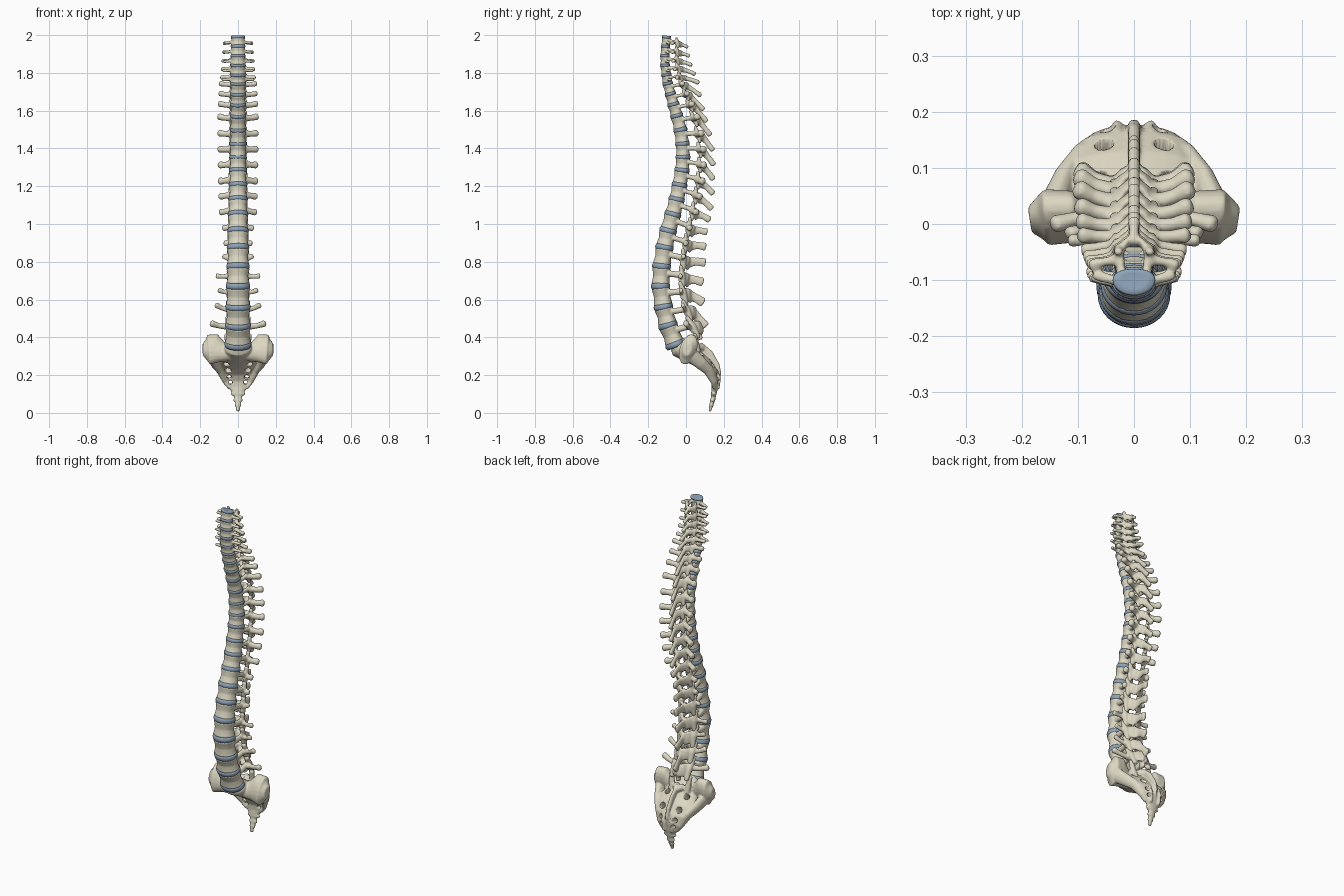
import bpy, bmesh, math
from mathutils import Vector, Matrix

if "Cube" in bpy.data.objects:
    bpy.data.objects.remove(bpy.data.objects["Cube"])

def material(name, c):
    m = bpy.data.materials.new(name)
    m.diffuse_color = (*c, 1)
    m.use_nodes = True
    m.node_tree.nodes["Principled BSDF"].inputs["Base Color"].default_value = m.diffuse_color
    return m
BONE = material("bone", (0.72, 0.68, 0.54))
DISC = material("disc", (0.27, 0.37, 0.48))

def skin(bm, rings):
    vs = [[bm.verts.new(p) for p in r] for r in rings]
    n = len(vs[0])
    for a, b in zip(vs, vs[1:]):
        for i in range(n):
            bm.faces.new((a[i], a[(i + 1) % n], b[(i + 1) % n], b[i]))
    bm.faces.new(vs[0][::-1])
    bm.faces.new(vs[-1])

def bar(bm, pts, radii, up, n=14):
    """Rounded elliptical bar; radii are (sideways, along up)."""
    pts = [Vector(p) for p in pts]
    up = Vector(up)
    tans = [(pts[min(i + 1, len(pts) - 1)] - pts[max(i - 1, 0)]).normalized() for i in range(len(pts))]
    secs = [(p, t, a, b) for p, t, (a, b) in zip(pts, tans, radii)]
    p, t, a, b = secs[0]
    first = (p - t * min(a, b) * 0.5, t, a * 0.6, b * 0.6)
    p, t, a, b = secs[-1]
    last = (p + t * min(a, b) * 0.5, t, a * 0.6, b * 0.6)
    rings = []
    for p, t, a, b in [first] + secs + [last]:
        u = up.cross(t).normalized()
        v = t.cross(u)
        rings.append([p + u * a * math.cos(k * math.tau / n) + v * b * math.sin(k * math.tau / n) for k in range(n)])
    skin(bm, rings)

def drum(bm, w, d, profile, n=32):
    """Kidney-shaped drum, flattened at the back; profile is (z, scale)."""
    rings = []
    for z, s in profile:
        ring = []
        for k in range(n):
            c, q = math.cos(k * math.tau / n), math.sin(k * math.tau / n)
            y = q * d * (1 if q < 0 else 0.85 - 0.12 * q * q)
            ring.append(Vector((c * w * s, y * s, z)))
        rings.append(ring)
    skin(bm, rings)

def finish(name, bm, mat, M=Matrix()):
    bmesh.ops.recalc_face_normals(bm, faces=bm.faces)
    me = bpy.data.meshes.new(name)
    bm.to_mesh(me)
    bm.free()
    me.materials.append(mat)
    me.shade_smooth()
    ob = bpy.data.objects.new(name, me)
    ob.matrix_world = M
    bpy.context.collection.objects.link(ob)
    return ob

def fuse(ob, voxel):
    m = ob.modifiers.new("fuse", 'REMESH')
    m.mode, m.voxel_size, m.use_smooth_shade = 'VOXEL', voxel, True

def soften(ob, it):
    m = ob.modifiers.new("soften", 'SMOOTH')
    m.factor, m.iterations = 0.5, it

def at(keys, i):
    """Interpolate key rows (index, values...)."""
    for a, b in zip(keys, keys[1:]):
        if i <= b[0]:
            f = (i - a[0]) / (b[0] - a[0])
            return [x + (y - x) * f for x, y in zip(a[1:], b[1:])]
    return list(keys[-1][1:])

# Disc centres (y, z) down the S-curve
CURVE = [(-.10, 1.989), (-.105, 1.94), (-.108, 1.89), (-.107, 1.84), (-.10, 1.79), (-.093, 1.745),
         (-.078, 1.69), (-.062, 1.635), (-.044, 1.575), (-.024, 1.50), (-.013, 1.425), (-.01, 1.354),
         (-.015, 1.284), (-.028, 1.206), (-.043, 1.13), (-.063, 1.05), (-.088, .963), (-.107, .875),
         (-.122, .776), (-.127, .672), (-.112, .563), (-.088, .466), (-.05, .365)]
P = [Vector((0, y, z)) for y, z in CURVE]
SIZE = [(0, .037, .027), (5, .042, .032), (9, .042, .042), (13, .048, .047), (17, .058, .055), (22, .07, .06)]
SPINE = [(0, .115, .03, .010), (4, .168, .02, .013), (6, .165, .06, .014), (8, .165, .07, .015), (11, .16, .085, .017),
         (13, .175, .09, .018), (15, .19, .05, .02), (17, .22, .03, .024), (19, .215, .035, .026),
         (20, .205, .06, .026), (21, .14, .03, .02)]
# transverse tip: x, back, up, thickness, height
SIDE = [(0, .075, .03, -.005, .011, .010), (4, .088, .05, 0, .013, .012), (5, .093, .07, .008, .015, .015),
        (8, .098, .10, .005, .018, .019), (12, .095, .112, .0, .018, .02), (14, .09, .112, 0, .017, .019),
        (15, .075, .10, 0, .016, .018), (16, .068, .10, 0, .015, .018), (17, .075, .10, .02, .013, .015),
        (18, .112, .095, .005, .012, .015), (19, .10, .095, .02, .012, .015),
        (20, .115, .095, .035, .012, .016), (21, .14, .085, .03, .016, .018)]

def frame(pos, tangent):
    z = tangent.normalized()
    x = Vector((1, 0, 0))
    y = z.cross(x)
    return Matrix.Translation(pos) @ Matrix((x, y, z)).transposed().to_4x4()

def gap(i):
    return (P[max(i - 1, 0)] - P[min(i + 1, 22)]).length / (2 if 0 < i < 22 else 1)

# Discs
for i, p in enumerate(P):
    w, d = at(SIZE, i)
    h = gap(i) * 0.15
    bm = bmesh.new()
    drum(bm, w, d, [(-h, .6), (-h, .94), (-h * .5, 1.01), (0, 1.03), (h * .5, 1.01), (h, .94), (h * .8, .6)])
    finish("disc_%02d" % (i + 1), bm, DISC, frame(p, P[max(i - 1, 0)] - P[min(i + 1, 22)]))

# Vertebrae: body, arch, joints and processes fused together
for i in range(22):
    w, d = at(SIZE, i + .5)
    axis = P[i] - P[i + 1]
    h = axis.length
    M = frame((P[i] + P[i + 1]) / 2, axis)
    R = M.to_3x3().inverted()
    bm = bmesh.new()
    drum(bm, w, d, [(-h * .42, .9), (-h * .38, 1), (-h * .25, .94), (0, .87), (h * .25, .94), (h * .38, 1), (h * .42, .9)])
    back, drop, thick = at(SPINE, i)
    tx, ty, tz, ta, tb = at(SIDE, i)
    k, = at([(0, .75), (6, .95), (14, 1.05), (21, 1.35)], i)
    jx, jy = .034 * k, d + .033 * k
    for s in (-1, 1):
        # pedicle
        bar(bm, [(s * w * .62, d * .5, h * .15), (s * jx, jy, h * .1)], [(.011 * k, h * .16)] * 2, (0, 0, 1))
        # lamina
        bar(bm, [(s * jx, jy, 0), (s * jx * .6, jy + .024 * k, -h * .1), (0, jy + .036 * k, -h * .2)],
            [(.010 * k, h * .3), (.009 * k, h * .34), (.009 * k, h * .34)], (0, 0, 1))
        # joint processes
        bar(bm, [(s * jx, jy + .012 * k, -h * .56), (s * jx * 1.05, jy + .008 * k, 0), (s * jx * 1.1, jy - .002, h * .55)],
            [(.011 * k, .009 * k), (.013 * k, .013 * k), (.012 * k, .009 * k)], (0, 1, 0))
        # transverse process
        y0 = min(jy, ty + .01)
        bar(bm, [(s * jx * .9, y0, h * .05), (s * (jx * .4 + tx * .6), y0 * .5 + ty * .5, tz * .5), (s * tx, ty, tz)],
            [(ta * .95, tb), (ta * .75, tb * .8), (ta, tb)], (0, 0, 1))
        if i < 5:
            # front tubercle of the neck vertebrae
            bar(bm, [(s * w * .7, 0, 0), (s * tx * .93, .012, -.006)], [(.009, .008)] * 2, (0, 0, 1))
    # spinous process
    tip = R @ Vector((0, back, -drop))
    root = Vector((0, jy + .022 * k, -h * .12))
    bar(bm, [root, root.lerp(tip, .5) + Vector((0, 0, h * .06)), tip - (tip - root).normalized() * .006],
        [(h * .3, .013 * k), (thick * .9, .009), (thick, .011)], (1, 0, 0))
    ob = finish("vertebra_%02d" % (i + 1), bm, BONE, M)
    fuse(ob, .0046)
    soften(ob, 3)

# Sacrum with tail bone
bm = bmesh.new()
path = [(-.04, .35, .07, .055), (.005, .322, .085, .05), (.06, .288, .11, .042), (.105, .255, .115, .036),
        (.14, .215, .10, .029), (.155, .17, .075, .022), (.153, .135, .055, .017), (.148, .108, .03, .015)]
bar(bm, [(0, y, z) for y, z, a, b in path], [(b, a) for y, z, a, b in path], (1, 0, 0), 24)
# tail segments
bar(bm, [(0, .15, .125), (0, .147, .10), (0, .145, .085), (0, .141, .065), (0, .138, .056), (0, .134, .04),
         (0, .131, .03), (0, .127, .012)],
    [(.014, .025), (.015, .042), (.012, .02), (.014, .026), (.011, .015), (.012, .018), (.009, .011), (.008, .01)], (1, 0, 0))
# median crest
bar(bm, [(0, .075, .36), (0, .125, .312), (0, .165, .255), (0, .176, .21), (0, .168, .16)],
    [(.016, .011), (.02, .011), (.013, .011), (.011, .011), (.008, .01)], (1, 0, 0))
for s in (-1, 1):
    # wing
    bar(bm, [(s * .03, .0, .315), (s * .085, .008, .322), (s * .125, .012, .338), (s * .155, .012, .335), (s * .168, .01, .335)],
        [(.04, .04), (.04, .056), (.043, .084), (.046, .082), (.036, .055)], (0, .32, 1), 20)
    # lateral mass
    bar(bm, [(s * .14, .035, .30), (s * .122, .08, .262), (s * .095, .12, .225), (s * .068, .148, .165), (s * .045, .152, .135)],
        [(.026, .04), (.022, .034), (.018, .028), (.012, .018), (.01, .014)], (0, .7, .7))
    # upper joint process and lower horn
    bar(bm, [(s * .048, .06, .32), (s * .054, .055, .37), (s * .058, .045, .415)], [(.02, .02), (.016, .014), (.015, .012)], (0, 1, 0))
    bar(bm, [(s * .02, .06, .35), (0, .085, .345)], [(.02, .02)] * 2, (0, 0, 1))
    bar(bm, [(s * .03, .16, .22), (s * .03, .175, .185), (s * .026, .168, .13)], [(.01, .01)] * 3, (0, 1, 0))
sacrum = finish("sacrum", bm, BONE)

# Nerve holes cut through the sacrum
bm = bmesh.new()
for x, y, z, ny, nz, r in [(.062, .065, .287, -.55, -.83, .016), (.053, .118, .24, -.85, -.5, .017),
                           (.046, .148, .195, -.95, -.3, .013), (.04, .155, .163, -1, -.1, .010)]:
    for s in (-1, 1):
        c, v = Vector((s * x, y, z)), Vector((0, ny, nz)) * .075
        bar(bm, [c - v, c + v], [(r, r)] * 2, (1, 0, 0), 16)
cutter = finish("hole_cutter", bm, BONE)
cutter.hide_render = True
fuse(sacrum, .0045)
m = sacrum.modifiers.new("holes", 'BOOLEAN')
m.operation, m.object, m.solver = 'DIFFERENCE', cutter, 'EXACT'
m = None
soften(sacrum, 3)
dg = bpy.context.evaluated_depsgraph_get()
mesh = bpy.data.meshes.new_from_object(sacrum.evaluated_get(dg))
sacrum.modifiers.clear()
sacrum.data = mesh
bpy.data.objects.remove(cutter)
mesh.shade_smooth()
